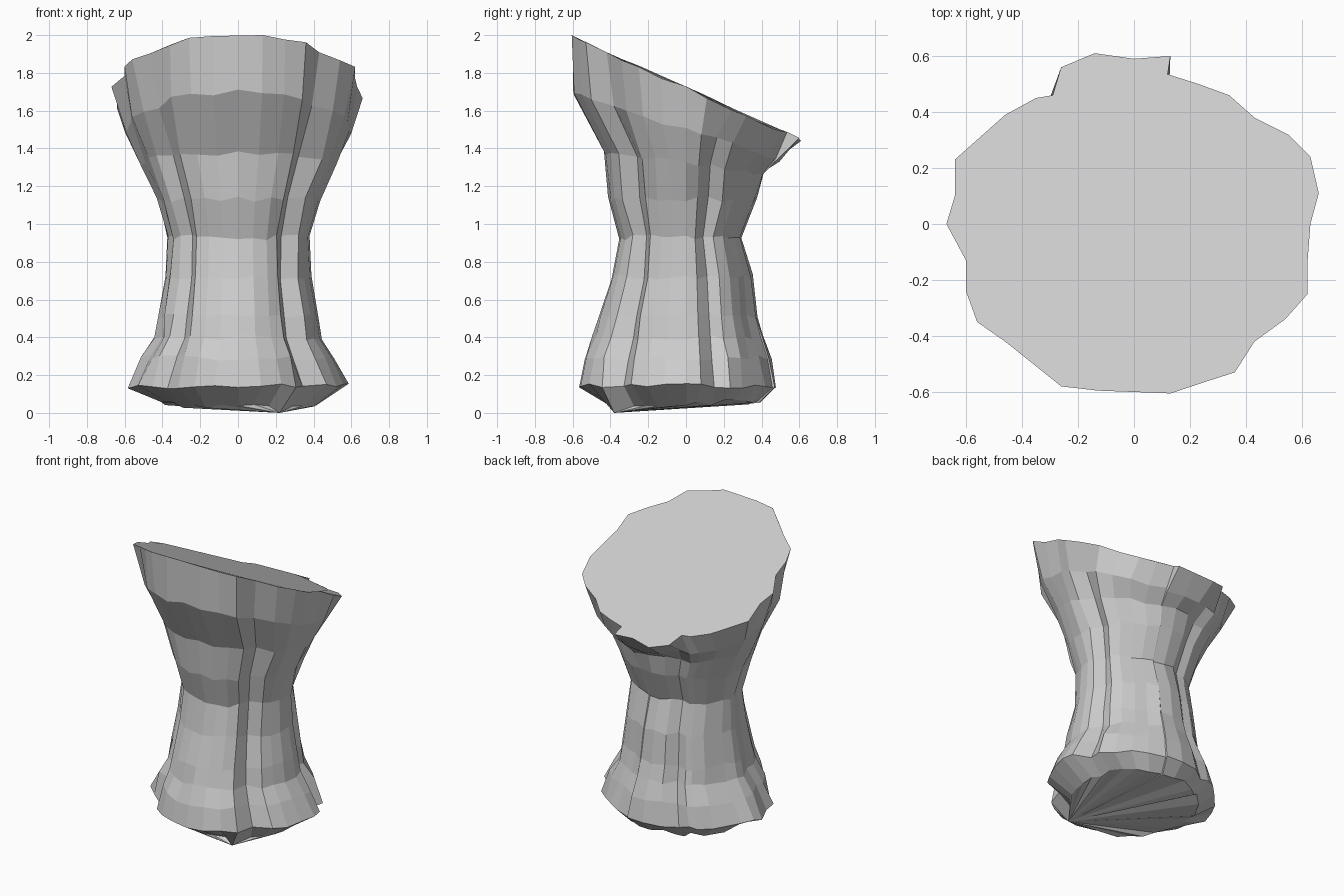
import bpy, bmesh, math, random

if "Cube" in bpy.data.objects:
    bpy.data.objects.remove(bpy.data.objects["Cube"])

random.seed(4)

# Outline of the sawn, sloping top (x, y), counter-clockwise
top = [(.66, .11), (.63, .24), (.55, .32), (.43, .38), (.34, .46), (.23, .50),
       (.12, .535), (.13, .60), (0, .59), (-.14, .61), (-.26, .56), (-.29, .46),
       (-.35, .45), (-.46, .39), (-.64, .23), (-.64, .10), (-.67, 0), (-.60, -.13),
       (-.60, -.24), (-.56, -.35), (-.46, -.42), (-.36, -.50), (-.26, -.58),
       (-.13, -.595), (0, -.60), (.13, -.605), (.25, -.565), (.36, -.53),
       (.43, -.42), (.54, -.34), (.62, -.25), (.62, -.13), (.63, 0)]
angles = [math.atan2(y, x) for x, y in top]

# Trunk rings from lip to foot: z, slope along y, half width x, front y, back y,
# groove strength, flattening of the diagonals
rings = [(1.50, -.33, .60, .60, .49, .5, 0),
         (1.32, -.12, .52, .43, .41, .9, 0),
         (1.13, 0, .43, .41, .38, 1, 0),
         (.93, 0, .375, .35, .29, 1, 0),
         (.72, 0, .385, .39, .35, 1, .01),
         (.51, 0, .42, .46, .38, 1, .03),
         (.40, 0, .44, .49, .41, 1, .03),
         (.29, 0, .51, .54, .45, 1, .04),
         (.14, 0, .58, .57, .48, .8, .05),
         (.05, .03, .41, .40, .39, .2, 0)]

# Bark grooves: angle in degrees, depth
grooves = [(-45, .17), (-140, .14), (20, .12), (60, .08),
           (112, .12), (152, .08), (-168, .07)]


def bark(a, strength):
    f = 1.01
    for deg, depth in grooves:
        d = (math.degrees(a) - deg + 180) % 360 - 180
        f -= strength * depth * math.exp(-(d / 7) ** 2)
    return f


bm = bmesh.new()
loops = [[bm.verts.new((x, y, 1.73 - .45 * y + random.uniform(-.02, 0)))
          for x, y in top]]
loops[0][25].co.z = 2
for z, slope, rx, front, back, strength, diagonal in rings:
    loop = []
    for a in angles:
        f = min(bark(a, strength) + random.uniform(-.025, .02), 1.01)
        f -= diagonal * math.sin(2 * a) ** 2
        x = rx * math.cos(a) * f
        y = max((back if math.sin(a) > 0 else front) * math.sin(a) * f, -.605)
        loop.append(bm.verts.new((x, y, z + slope * y + random.uniform(-.015, .015))))
    loops.append(loop)

# Pointed root at the front of the foot
tip = min(loops[-1], key=lambda v: (v.co.x - .22) ** 2 + (v.co.y + .36) ** 2)
tip.co = (.22, -.38, 0)

# Skin the bark, then close both ends
n = len(top)
for upper, lower in zip(loops, loops[1:]):
    for i in range(n):
        j = (i + 1) % n
        bm.faces.new((upper[i], lower[i], lower[j], upper[j]))
bm.faces.new(loops[0])
for i in range(n):
    a, b = loops[-1][i], loops[-1][(i + 1) % n]
    if tip not in (a, b):
        bm.faces.new((tip, b, a))
bmesh.ops.recalc_face_normals(bm, faces=bm.faces)

mesh = bpy.data.meshes.new("tree_stump")
bm.to_mesh(mesh)
bm.free()
bpy.context.collection.objects.link(bpy.data.objects.new("tree_stump", mesh))
